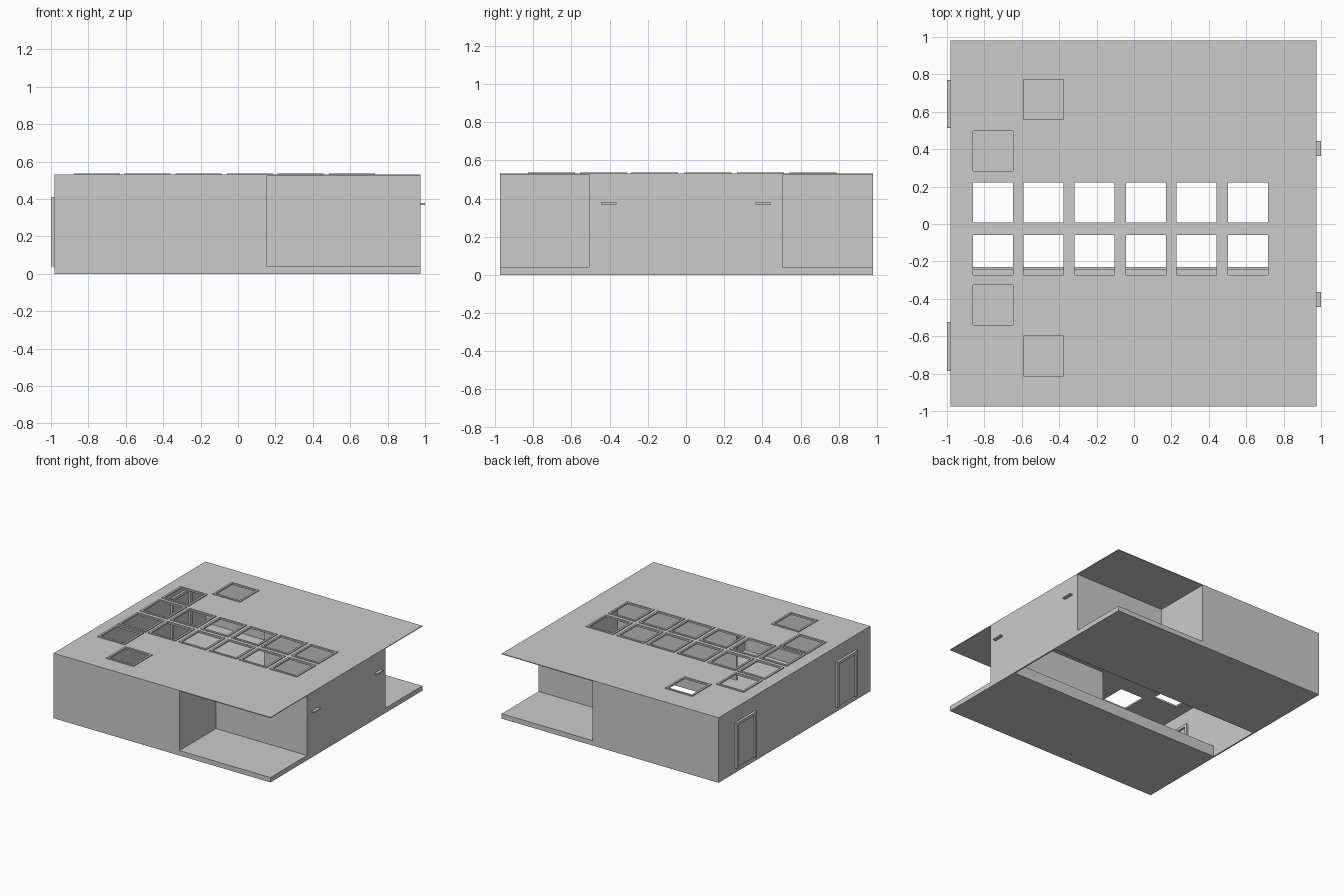
import bpy, bmesh

if "Cube" in bpy.data.objects:
    bpy.data.objects.remove(bpy.data.objects["Cube"])

L, R, F, B = -0.98, 0.975, -0.975, 0.98   # building footprint
TOP, FLOOR, T = 0.53, 0.04, 0.012         # roof height, floor slab, wall thickness
PORT_X, PORT_Y, GAP = 0.155, 0.505, 0.23  # carport corner, open floor strip


def box(name, x0, x1, y0, y1, z0, z1):
    bm = bmesh.new()
    bmesh.ops.create_cube(bm, size=1)
    for v in bm.verts:
        v.co = ((x0 + x1) / 2 + v.co.x * (x1 - x0),
                (y0 + y1) / 2 + v.co.y * (y1 - y0),
                (z0 + z1) / 2 + v.co.z * (z1 - z0))
    return finish(name, bm)


def finish(name, bm):
    bmesh.ops.recalc_face_normals(bm, faces=bm.faces)
    me = bpy.data.meshes.new(name)
    bm.to_mesh(me)
    bm.free()
    ob = bpy.data.objects.new(name, me)
    bpy.context.collection.objects.link(ob)
    return ob


def holed_plate(name, x0, x1, y0, y1, z0, z1, holes):
    """Flat plate with rectangular holes, made from grid cells."""
    xs = sorted({x0, x1, *(v for h in holes for v in h[:2])})
    ys = sorted({y0, y1, *(v for h in holes for v in h[2:])})
    bm = bmesh.new()
    for xa, xb in zip(xs, xs[1:]):
        for ya, yb in zip(ys, ys[1:]):
            cx, cy = (xa + xb) / 2, (ya + yb) / 2
            if any(h[0] < cx < h[1] and h[2] < cy < h[3] for h in holes):
                continue
            bm.faces.new([bm.verts.new((x, y, z0)) for x, y in
                          ((xa, ya), (xb, ya), (xb, yb), (xa, yb))])
    bmesh.ops.remove_doubles(bm, verts=bm.verts, dist=1e-5)
    ext = bmesh.ops.extrude_face_region(bm, geom=bm.faces[:])
    for v in ext["geom"]:
        if isinstance(v, bmesh.types.BMVert):
            v.co.z = z1
    bmesh.ops.dissolve_limit(bm, angle_limit=0.01, verts=bm.verts, edges=bm.edges)
    return finish(name, bm)


# Roof and skylights
cols = [-0.87, -0.60, -0.325, -0.05, 0.22, 0.495]
corners = [(x, y) for x in cols for y in (0.0, -0.28)]
corners += [(-0.60, 0.55), (-0.87, 0.275), (-0.87, -0.548), (-0.60, -0.82)]
holes = [(x, x + 0.23, y, y + 0.23) for x, y in corners]
holed_plate("roof", L, R, F, B, TOP - 0.006, TOP, holes)
for a, b, c, d in holes:
    e = 0.008
    holed_plate("skylight_frame", a - e, b + e, c - e, d + e, TOP - 0.006, TOP + 0.007,
                [(a + e, b - e, c + e, d - e)])

# Left wall with two door openings, right wall between the carports
doors = [(-0.785, -0.525), (0.513, 0.77)]
ys = [F] + [v for d in doors for v in d] + [B]
for i in range(0, 6, 2):
    box("left_wall", L, L + T, ys[i], ys[i + 1], 0, TOP - 0.006)
box("right_wall", R - T, R, -PORT_Y, PORT_Y, 0, TOP - 0.006)
for y0, y1 in doors:
    box("door_header", L, L + T, y0, y1, 0.40, TOP - 0.006)
    box("door_sill", L, L + T, y0, y1, 0, FLOOR)
    w = 0.022
    box("door_jamb", -1.0, L + 0.03, y0, y0 + w, FLOOR, 0.41)
    box("door_jamb", -1.0, L + 0.03, y1 - w, y1, FLOOR, 0.41)
    box("door_lintel", -1.0, L + 0.03, y0 + w, y1 - w, 0.41 - w, 0.41)
    box("door_panel", L - 0.006, L + 0.012, y0 + w, y1 - w, FLOOR, 0.41 - w)

# Parts mirrored front to back
for s, edge, side in ((-1, F, "front"), (1, B, "back")):
    def strip(name, x0, x1, ya, yb, z0, z1):
        box(side + "_" + name, x0, x1, min(ya, yb), max(ya, yb), z0, z1)
    strip("floor", L, R, edge, s * GAP, 0, FLOOR)
    strip("outer_wall", L, PORT_X, edge, edge - s * T, 0, TOP - 0.006)
    strip("carport_side_wall", PORT_X - T, PORT_X, edge, s * PORT_Y, FLOOR, TOP - 0.006)
    strip("carport_back_wall", PORT_X - T, R, s * PORT_Y, s * (PORT_Y - T), FLOOR, TOP - 0.006)
    strip("wall_lamp", R, 1.0, s * 0.363, s * 0.445, 0.369, 0.379)
    strip("partition", -0.11, PORT_X - T, s * PORT_Y, s * (PORT_Y - T), FLOOR, TOP - 0.006)

# Low curb along the open floor strip
box("floor_curb", L + T, R - T, -GAP - T, -GAP, FLOOR, 0.09)
